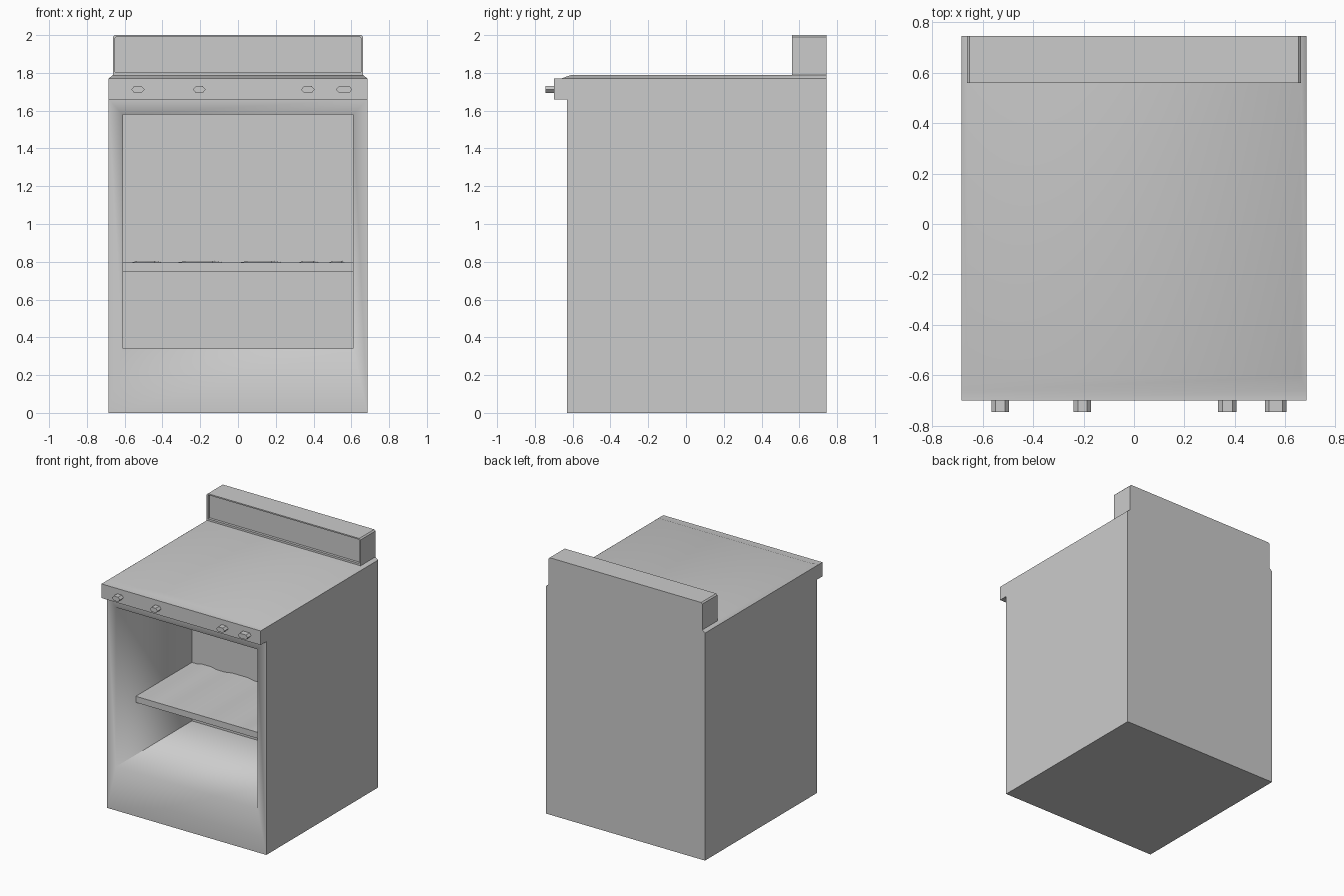
import bpy, bmesh, math

if "Cube" in bpy.data.objects:
    bpy.data.objects.remove(bpy.data.objects["Cube"])


def finish(name, bm, angle=None):
    bmesh.ops.recalc_face_normals(bm, faces=bm.faces)
    mesh = bpy.data.meshes.new(name)
    bm.to_mesh(mesh)
    bm.free()
    ob = bpy.data.objects.new(name, mesh)
    bpy.context.collection.objects.link(ob)
    if angle:
        bpy.ops.object.select_all(action='DESELECT')
        ob.select_set(True)
        bpy.context.view_layer.objects.active = ob
        bpy.ops.object.shade_smooth_by_angle(angle=math.radians(angle))
    return ob


def bridge(bm, a, b):
    return [bm.faces.new((a[i], a[(i + 1) % len(a)], b[(i + 1) % len(b)], b[i]))
            for i in range(len(a))]


def ring_xy(bm, w, y0, y1, z):
    return [bm.verts.new(p) for p in ((-w, y0, z), (w, y0, z), (w, y1, z), (-w, y1, z))]


def ring_xz(bm, w, z0, z1, y):
    return [bm.verts.new(p) for p in ((-w, y, z0), (w, y, z0), (w, y, z1), (-w, y, z1))]


# Cabinet with open oven cavity, softly shaded around the rim
bm = bmesh.new()
back = ring_xz(bm, 0.685, 0, 1.66, 0.745)
front = ring_xz(bm, 0.685, 0, 1.66, -0.63)
rim = ring_xz(bm, 0.61, 0.34, 1.58, -0.63)
deep = ring_xz(bm, 0.61, 0.34, 1.58, 0.305)
bm.faces.new(back)
bridge(bm, back, front)
frame = bridge(bm, front, rim)
walls = bridge(bm, rim, deep)
bm.faces.new(deep)
for e in bm.edges:
    e.smooth = False
for f in frame + walls:
    f.smooth = True
for e in {e for f in frame for e in f.edges}:
    e.smooth = not (e.verts[0] in front and e.verts[1] in front)
finish("cabinet", bm)

# Cooktop with overhanging control panel and chamfered top
bm = bmesh.new()
loops = [ring_xy(bm, w, y0, 0.745, z) for w, y0, z in
         ((0.685, -0.70, 1.66), (0.685, -0.70, 1.77), (0.685, -0.66, 1.7702), (0.66, -0.605, 1.79))]
bm.faces.new(loops[0])
for a, b in zip(loops, loops[1:]):
    bridge(bm, a, b)
bm.faces.new(loops[-1])
finish("cooktop", bm, 45)

# Backsplash with clipped corners and a shallow recessed front panel
bm = bmesh.new()


def panel_ring(w, z0, z1, c, y):
    pts = ((-w, z0), (w, z0), (w, z1 - c), (w - c, z1), (c - w, z1), (-w, z1 - c))
    return [bm.verts.new((x, y, z)) for x, z in pts]


loops = [panel_ring(0.662, 1.785, 2.0, 0.01, 0.745), panel_ring(0.662, 1.785, 2.0, 0.01, 0.56),
         panel_ring(0.65, 1.805, 1.99, 0.006, 0.56), panel_ring(0.65, 1.805, 1.99, 0.006, 0.58)]
bm.faces.new(loops[0])
for a, b in zip(loops, loops[1:]):
    bridge(bm, a, b)
bm.faces.new(loops[-1])
finish("backsplash", bm)

# Oven shelf, slightly rippled towards the back
bm = bmesh.new()
top = [(-0.61, 0)]
for a, b in ((-0.57, -0.40), (-0.33, -0.07), (0, 0.24), (0.32, 0.43), (0.48, 0.57)):
    s = (b - a) * 0.25
    top += [(a, 0), (a + s, 0.01), (b - s, 0.01), (b, 0)]
top.append((0.61, 0))
rows = []
for y, k in ((-0.385, 0), (0.305, 1)):
    row = [bm.verts.new((x, y, 0.795 + h * k)) for x, h in top]
    row += [bm.verts.new((0.61, y, 0.747)), bm.verts.new((-0.61, y, 0.747))]
    bm.faces.new(row)
    rows.append(row)
bridge(bm, *rows)
finish("oven_shelf", bm, 30)

# Control knobs: elongated hexagonal prisms
for n, (x, w) in enumerate(((-0.53, 0.035), (-0.205, 0.034), (0.37, 0.036), (0.562, 0.043))):
    bm = bmesh.new()
    pts = ((-w, 0), (0.016 - w, -0.018), (w - 0.016, -0.018), (w, 0), (w - 0.016, 0.018), (0.016 - w, 0.018))
    rows = [[bm.verts.new((x + px, y, 1.712 + pz)) for px, pz in pts] for y in (-0.745, -0.695)]
    for r in rows:
        bm.faces.new(r)
    bridge(bm, *rows)
    finish(f"knob_{n + 1}", bm)
